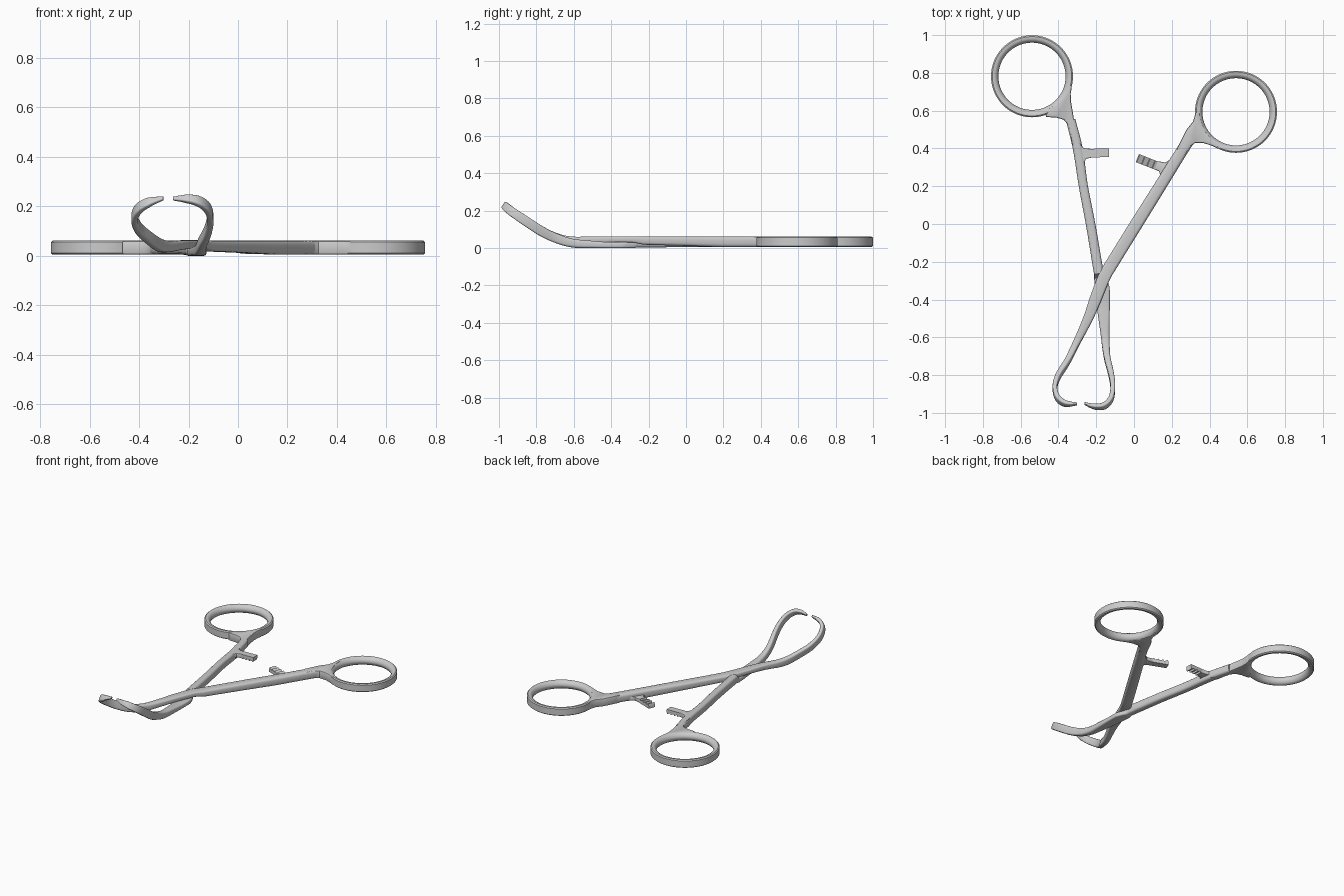
import bpy, bmesh, math
from mathutils import Vector

if "Cube" in bpy.data.objects:
    bpy.data.objects.remove(bpy.data.objects["Cube"])

MID = 0.033  # mid height of the flat part


def lift(v):
    """Bend the jaw end upward: flat point -> curved point."""
    d = max(0.0, -0.57 - v.y)
    if d < 0.23:
        slope, rise = 0.65 * d / 0.23, 0.65 * d * d / 0.46
    else:
        slope, rise = 0.65, 0.075 + 0.65 * (d - 0.23)
    n = Vector((0, slope, 1)).normalized()
    return Vector((v.x, v.y, MID + rise)) + n * (v.z - MID)


def rounded_section(w, z0, z1, f=0.3):
    """Rounded rectangle as (side, z) pairs."""
    h = z1 - z0
    r = f * min(w, h)
    pts = []
    for k, (sx, sz) in enumerate(((1, 1), (-1, 1), (-1, -1), (1, -1))):
        for i in range(4):
            a = math.radians(90 * k + 30 * i)
            pts.append((sx * (w / 2 - r) + r * math.cos(a),
                        (z0 + z1) / 2 + sz * (h / 2 - r) + r * math.sin(a)))
    return pts


def finish(name, bm, bevel=0.0):
    bmesh.ops.recalc_face_normals(bm, faces=bm.faces)
    me = bpy.data.meshes.new(name)
    bm.to_mesh(me)
    bm.free()
    ob = bpy.data.objects.new(name, me)
    bpy.context.collection.objects.link(ob)
    bpy.ops.object.select_all(action='DESELECT')
    ob.select_set(True)
    bpy.context.view_layer.objects.active = ob
    if bevel:
        m = ob.modifiers.new("bevel", 'BEVEL')
        m.width, m.segments = bevel, 2
        m.limit_method, m.angle_limit = 'ANGLE', math.radians(50)
        bpy.ops.object.modifier_apply(modifier=m.name)
    bpy.ops.object.shade_smooth_by_angle(angle=math.radians(35))
    return ob


def loft(name, rings, closed=False):
    bm = bmesh.new()
    vs = [[bm.verts.new(p) for p in r] for r in rings]
    n = len(vs[0])
    for a, b in zip(vs, vs[1:] + vs[:1] if closed else vs[1:]):
        for i in range(n):
            bm.faces.new((a[i], a[(i + 1) % n], b[(i + 1) % n], b[i]))
    if not closed:
        bm.faces.new(vs[0])
        bm.faces.new(vs[-1])
    return finish(name, bm)


def spline(pts, steps):
    """Hermite curve, tangents weighted by chord length."""
    n = len(pts)
    tan = []
    for i in range(n):
        a, b = max(i - 1, 0), min(i + 1, n - 1)
        tan.append((pts[b] - pts[a]) / sum((pts[j + 1] - pts[j]).length for j in range(a, b)))
    out = []
    for i in range(n - 1):
        d = (pts[i + 1] - pts[i]).length
        for s in range(steps + (i == n - 2)):
            t = s / steps
            out.append((i, t, pts[i] * (2*t**3 - 3*t*t + 1) + tan[i] * d * (t**3 - 2*t*t + t)
                        + pts[i + 1] * (3*t*t - 2*t**3) + tan[i + 1] * d * (t**3 - t*t)))
    return out


def arm(name, rows):
    """Sweep along rows of (x, y, width, bottom, top)."""
    sp = spline([Vector((r[0], r[1], 0)) for r in rows], 5)
    rings = []
    for k, (i, t, p) in enumerate(sp):
        w, z0, z1 = (rows[i][j] * (1 - t) + rows[i + 1][j] * t for j in (2, 3, 4))
        d = (sp[min(k + 1, len(sp) - 1)][2] - sp[max(k - 1, 0)][2]).normalized()
        side = Vector((-d.y, d.x, 0))
        rings.append([lift(p + side * s + Vector((0, 0, z)))
                      for s, z in rounded_section(w, z0, z1)])
    return loft(name, rings)


def finger_ring(name, cx, cy):
    # flat outside, rounded inside
    sec = [(0.210, 0.005), (0.217, 0.011), (0.217, 0.055), (0.210, 0.061), (0.198, 0.061),
           (0.187, 0.054), (0.180, 0.042), (0.178, 0.033), (0.180, 0.024), (0.187, 0.012), (0.198, 0.005)]
    rings = []
    for k in range(72):
        a = 2 * math.pi * k / 72
        rings.append([(cx + r * math.cos(a), cy + r * math.sin(a), z) for r, z in sec])
    return loft(name, rings, True)


def plate(name, outline, z0, z1, bevel=0.008):
    bm = bmesh.new()
    f = bm.faces.new([bm.verts.new((x, y, z0)) for x, y in outline])
    ext = bmesh.ops.extrude_face_region(bm, geom=[f])
    bmesh.ops.translate(bm, vec=(0, 0, z1 - z0),
                        verts=[v for v in ext['geom'] if isinstance(v, bmesh.types.BMVert)])
    return finish(name, bm, bevel)


def ratchet(name, root, tip, width, base, back, teeth_up):
    """Toothed bar from root to tip; saw teeth on one flat side."""
    root, tip = Vector(root), Vector(tip)
    d = tip - root
    side = Vector((-d.y, d.x)).normalized() * width / 2
    s = 1 if teeth_up else -1
    prof = [(0, back), (1, back), (1, base - s * 0.004)]
    for k in range(4):
        t = 0.97 - 0.17 * k
        prof += [(t, base + s * 0.008), (t - 0.15, base - s * 0.004)]
    prof.append((0, base + s * 0.004))
    bm = bmesh.new()
    loops = []
    for q in (-1, 1):
        loops.append([bm.verts.new((*(root + d * t + side * q), z)) for t, z in prof])
        bm.faces.new(loops[-1])
    n = len(prof)
    for i in range(n):
        j = (i + 1) % n
        bm.faces.new((loops[0][i], loops[0][j], loops[1][j], loops[1][i]))
    return finish(name, bm)


# Left-handled arm: passes below at the joint and ends in the right jaw
arm("lower_arm", [
    (-0.335, 0.55, 0.05, 0.005, 0.061), (-0.298, 0.40, 0.052, 0.005, 0.061),
    (-0.268, 0.20, 0.048, 0.005, 0.061), (-0.230, 0.00, 0.05, 0.005, 0.061),
    (-0.186, -0.262, 0.052, 0.003, 0.061), (-0.182, -0.282, 0.06, 0.0, 0.031),
    (-0.168, -0.34, 0.078, 0.0, 0.031), (-0.163, -0.43, 0.07, 0.0, 0.032),
    (-0.153, -0.58, 0.048, 0.0, 0.045), (-0.143, -0.70, 0.034, 0.006, 0.056),
    (-0.120, -0.80, 0.028, 0.006, 0.058), (-0.112, -0.87, 0.025, 0.007, 0.058),
    (-0.124, -0.93, 0.024, 0.010, 0.058), (-0.160, -0.966, 0.022, 0.016, 0.060),
    (-0.210, -0.973, 0.018, 0.028, 0.061), (-0.262, -0.962, 0.010, 0.047, 0.061)])

# Right-handled arm: passes above at the joint and ends in the left jaw
arm("upper_arm", [
    (0.300, 0.46, 0.062, 0.005, 0.061), (0.243, 0.37, 0.062, 0.005, 0.061),
    (0.138, 0.20, 0.064, 0.005, 0.061), (0.013, 0.00, 0.067, 0.012, 0.061),
    (-0.120, -0.215, 0.067, 0.018, 0.061), (-0.155, -0.275, 0.066, 0.030, 0.063),
    (-0.205, -0.40, 0.062, 0.030, 0.063), (-0.243, -0.50, 0.052, 0.024, 0.062),
    (-0.310, -0.64, 0.036, 0.008, 0.058), (-0.355, -0.73, 0.030, 0.006, 0.058),
    (-0.404, -0.81, 0.026, 0.006, 0.058), (-0.419, -0.87, 0.024, 0.007, 0.058),
    (-0.402, -0.925, 0.023, 0.010, 0.058), (-0.362, -0.955, 0.020, 0.020, 0.060),
    (-0.302, -0.964, 0.010, 0.047, 0.061)])

# Finger rings
finger_ring("left_finger_ring", -0.54, 0.782)
finger_ring("right_finger_ring", 0.54, 0.594)

# Flared webs joining rings to shanks
plate("left_ring_web", [
    (-0.328, 0.42), (-0.338, 0.48), (-0.350, 0.525), (-0.372, 0.552), (-0.41, 0.563), (-0.47, 0.567),
    (-0.455, 0.61), (-0.41, 0.637), (-0.370, 0.685), (-0.352, 0.735), (-0.328, 0.735),
    (-0.335, 0.69), (-0.334, 0.65), (-0.322, 0.58), (-0.310, 0.50), (-0.275, 0.41)], 0.005, 0.061)
plate("right_ring_web", [
    (0.225, 0.395), (0.255, 0.455), (0.278, 0.50), (0.312, 0.542), (0.322, 0.575), (0.328, 0.64),
    (0.352, 0.64), (0.350, 0.57), (0.375, 0.495), (0.42, 0.442), (0.47, 0.412), (0.46, 0.392),
    (0.41, 0.415), (0.37, 0.428), (0.325, 0.430), (0.297, 0.410), (0.270, 0.362)], 0.005, 0.061)

# Locking ratchets with opposing teeth, and the gussets at their roots
ratchet("left_ratchet", (-0.28, 0.373), (-0.132, 0.378), 0.046, 0.034, 0.058, False)
ratchet("right_ratchet", (0.18, 0.285), (0.018, 0.349), 0.046, 0.032, 0.008, True)
plate("left_ratchet_gusset", [
    (-0.30, 0.44), (-0.285, 0.412), (-0.26, 0.401), (-0.22, 0.397), (-0.22, 0.352),
    (-0.252, 0.346), (-0.265, 0.325), (-0.268, 0.28), (-0.29, 0.28)], 0.03, 0.058, 0.004)
plate("right_ratchet_gusset", [
    (0.21, 0.365), (0.185, 0.338), (0.165, 0.325), (0.125, 0.333), (0.108, 0.292),
    (0.132, 0.279), (0.138, 0.262), (0.128, 0.225), (0.15, 0.225)], 0.008, 0.034, 0.004)
